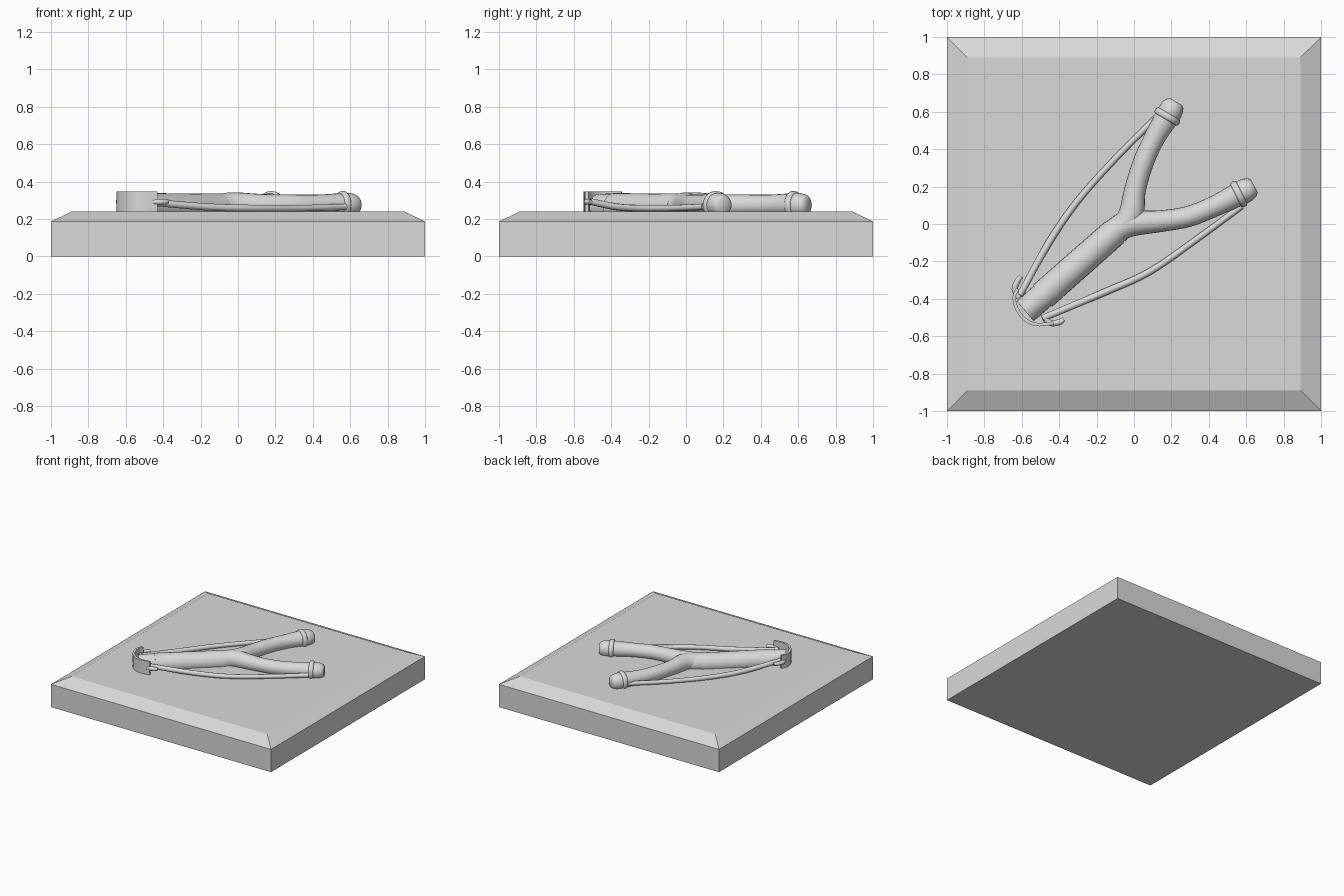
import bpy, bmesh, math
from mathutils import Vector

if "Cube" in bpy.data.objects:
    bpy.data.objects.remove(bpy.data.objects["Cube"])

grey = bpy.data.materials.new("plain grey")
grey.diffuse_color = (0.7, 0.7, 0.7, 1)
grey.use_nodes = True
grey.node_tree.nodes["Principled BSDF"].inputs["Base Color"].default_value = grey.diffuse_color


def finish(bm, name, angle=None):
    bmesh.ops.recalc_face_normals(bm, faces=bm.faces)
    me = bpy.data.meshes.new(name)
    bm.to_mesh(me)
    bm.free()
    me.materials.append(grey)
    ob = bpy.data.objects.new(name, me)
    bpy.context.collection.objects.link(ob)
    if angle:
        bpy.ops.object.select_all(action='DESELECT')
        bpy.context.view_layer.objects.active = ob
        ob.select_set(True)
        bpy.ops.object.shade_smooth_by_angle(angle=math.radians(angle))
    return ob


def spline(pts, n):
    """Catmull-Rom through points of any dimension."""
    pts = [Vector(p) for p in pts]
    p = [2 * pts[0] - pts[1]] + pts + [2 * pts[-1] - pts[-2]]
    out = []
    for i in range(1, len(p) - 2):
        a, b, c, d = p[i - 1:i + 3]
        for k in range(n):
            t = k / n
            out.append(0.5 * (2 * b + (c - a) * t + (2 * a - 5 * b + 4 * c - d) * t * t
                              + (3 * b - a - 3 * c + d) * t ** 3))
    return out + [pts[-1]]


def sweep(name, path, section, angle=45):
    """path: (position, radius) list; section: (side, up) list."""
    bm = bmesh.new()
    rings = []
    for i, (p, r) in enumerate(path):
        t = path[min(i + 1, len(path) - 1)][0] - path[max(i - 1, 0)][0]
        t.normalize()
        side = t.cross(Vector((0, 0, 1))).normalized()
        up = side.cross(t)
        rings.append([bm.verts.new(p + side * (u * r) + up * (v * r)) for u, v in section])
    m = len(section)
    for a, b in zip(rings, rings[1:]):
        for j in range(m):
            bm.faces.new((a[j], a[(j + 1) % m], b[(j + 1) % m], b[j]))
    bm.faces.new(rings[0])
    bm.faces.new(rings[-1])
    return finish(bm, name, angle)


def circle(n):
    return [(math.cos(2 * math.pi * i / n), math.sin(2 * math.pi * i / n)) for i in range(n)]


def tube(name, pts, n=6, sides=20):
    """pts: (x, y, z, radius)."""
    return sweep(name, [(q.to_3d(), q[3]) for q in spline(pts, n)], circle(sides))


# chamfered slab
bm = bmesh.new()
levels = [[bm.verts.new((sx * s, sy * s, z)) for sx, sy in ((-1, -1), (1, -1), (1, 1), (-1, 1))]
          for s, z in ((1, 0), (1, 0.187), (0.89, 0.24))]
for lo, hi in zip(levels, levels[1:]):
    for j in range(4):
        bm.faces.new((lo[j], lo[(j + 1) % 4], hi[(j + 1) % 4], hi[j]))
bm.faces.new(levels[0])
bm.faces.new(levels[-1])
finish(bm, "base_slab")

# handle and grip sleeve
tube("handle", [(-0.572, -0.458, 0.265, 0.06), (-0.56, -0.447, 0.265, 0.07),
                (-0.3, -0.217, 0.265, 0.07), (-0.105, -0.045, 0.265, 0.072),
                (0.02, 0.05, 0.265, 0.06)], 4, 24)
tube("grip_sleeve", [(-0.49, -0.385, 0.262, 0.077), (-0.105, -0.045, 0.26, 0.075)], 4, 24)

# fork arms with rounded tips
Z = 0.275
arms = {
    "right": [(-0.10, -0.045), (-0.02, 0.0), (0.14, 0.015), (0.29, 0.04), (0.43, 0.095),
              (0.56, 0.16), (0.6, 0.181), (0.63, 0.197), (0.643, 0.204)],
    "left": [(-0.10, -0.045), (-0.02, 0.04), (0.005, 0.18), (0.05, 0.33), (0.11, 0.46),
             (0.178, 0.575), (0.2, 0.612), (0.218, 0.642), (0.225, 0.654)],
}
radii = [0.06, 0.068, 0.058, 0.056, 0.056, 0.064, 0.064, 0.053, 0.037]
for side, xy in arms.items():
    tube("fork_arm_" + side, [(x, y, Z, r) for (x, y), r in zip(xy, radii)], 5, 20)
    # binding ring around the arm end
    a, b = Vector((*xy[4], Z)), Vector((*xy[5], Z))
    d = (b - a).normalized()
    tube("binding_ring_" + side, [(*(b + d * o), r) for o, r in
                                  ((-0.018, 0.066), (-0.01, 0.074), (0.01, 0.074), (0.018, 0.066))], 2, 24)

# elastic bands
tube("band_left", [(0.135, 0.585, 0.265, 0.017), (-0.09, 0.36, 0.258, 0.017),
                   (-0.3, 0.125, 0.258, 0.018), (-0.455, -0.1, 0.265, 0.019),
                   (-0.61, -0.38, 0.292, 0.018)], 5, 12)
tube("band_right", [(0.575, 0.095, 0.265, 0.017), (0.33, -0.085, 0.258, 0.017),
                    (0.08, -0.257, 0.258, 0.018), (-0.17, -0.37, 0.265, 0.019),
                    (-0.49, -0.505, 0.292, 0.018)], 5, 12)

# pouch wrapped around the handle end
pouch = [(-0.623, -0.345, 0.287), (-0.64, -0.39, 0.287), (-0.628, -0.45, 0.287),
         (-0.583, -0.51, 0.287), (-0.52, -0.537, 0.287), (-0.43, -0.53, 0.287)]
sweep("pouch", [(q, 1) for q in spline(pouch, 6)],
      [(-0.009, -0.06), (0.009, -0.06), (0.009, 0.06), (-0.009, 0.06)])

# band ends looped through the pouch
tube("band_end_left", [(-0.615, -0.395, 0.292, 0.016), (-0.638, -0.35, 0.292, 0.016),
                       (-0.622, -0.305, 0.292, 0.016), (-0.603, -0.28, 0.292, 0.012)], 5, 10)
tube("band_end_right", [(-0.475, -0.505, 0.292, 0.016), (-0.445, -0.53, 0.292, 0.016),
                        (-0.4, -0.525, 0.292, 0.016), (-0.375, -0.51, 0.292, 0.012)], 5, 10)
